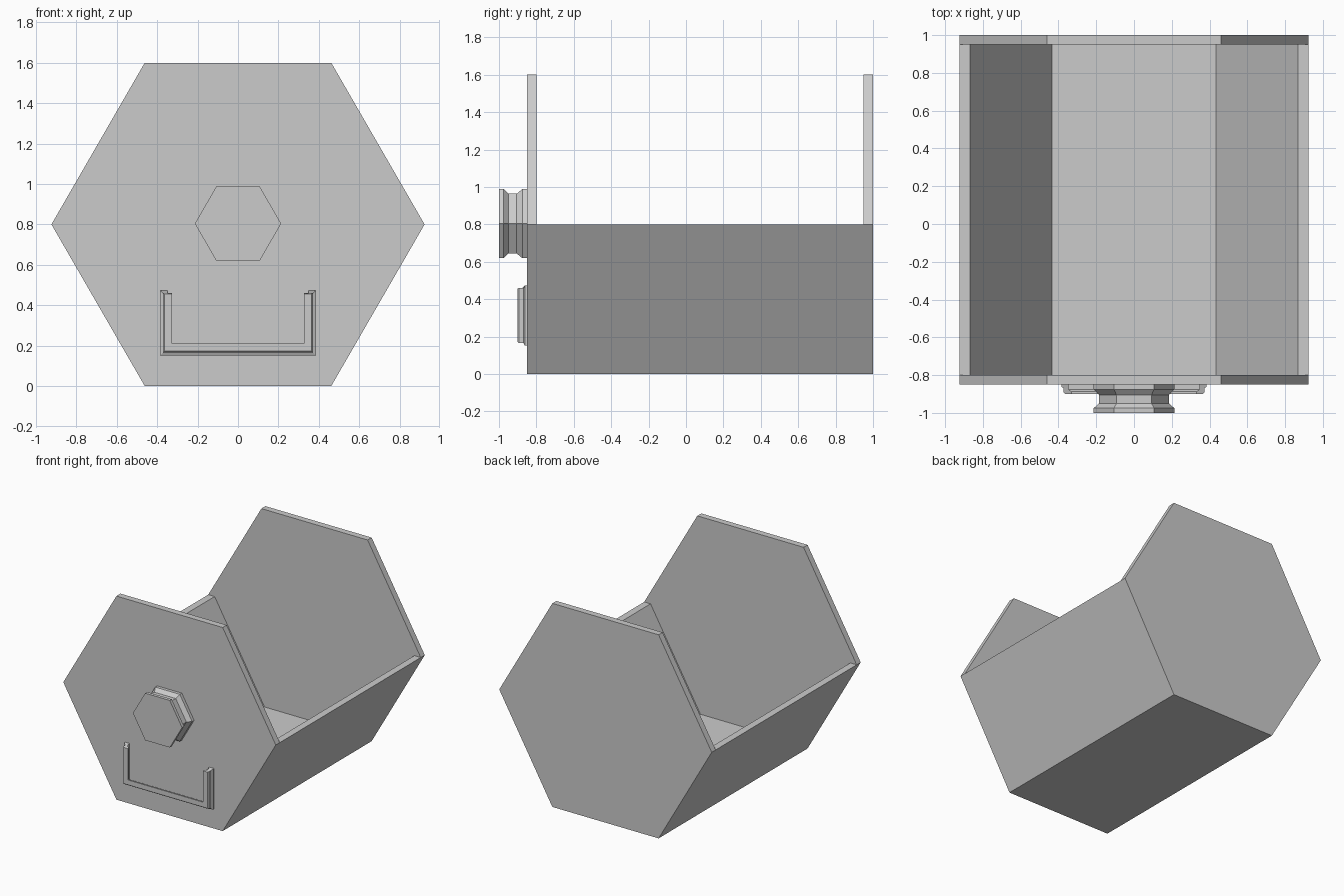
import bpy, bmesh, math

if "Cube" in bpy.data.objects:
    bpy.data.objects.remove(bpy.data.objects["Cube"])

Z0 = 0.8                                # height of the hexagon axis
C30 = math.cos(math.radians(30))


def loft(name, rings):
    """Skin a list of equal-length point loops and cap both ends."""
    bm = bmesh.new()
    loops = [[bm.verts.new(p) for p in ring] for ring in rings]
    n = len(loops[0])
    for a, b in zip(loops, loops[1:]):
        for i in range(n):
            j = (i + 1) % n
            bm.faces.new((a[i], a[j], b[j], b[i]))
    bm.faces.new(loops[0])
    bm.faces.new(loops[-1])
    bmesh.ops.recalc_face_normals(bm, faces=bm.faces)
    me = bpy.data.meshes.new(name)
    bm.to_mesh(me)
    bm.free()
    ob = bpy.data.objects.new(name, me)
    bpy.context.collection.objects.link(ob)
    return ob


def hexagon(apothem, y, angles=range(0, 360, 60), zc=Z0):
    r = apothem / C30
    return [(r * math.cos(math.radians(a)), y, zc + r * math.sin(math.radians(a)))
            for a in angles]


# End panels
loft("front_panel", [hexagon(0.8, -0.85), hexagon(0.8, -0.8)])
loft("back_panel", [hexagon(0.8, 0.95), hexagon(0.8, 1.0)])

# Open trough: lower half of a hexagonal tube
lower = range(180, 361, 60)
loft("drawer_trough", [hexagon(0.8, y, lower) + hexagon(0.752, y, lower)[::-1]
                       for y in (-0.8, 0.95)])

# Waisted hexagonal knob
knob = [(-1.0, 0.185), (-0.975, 0.185), (-0.95, 0.16),
        (-0.905, 0.16), (-0.875, 0.185), (-0.85, 0.185)]
loft("knob", [hexagon(a, y, zc=0.804) for y, a in knob])

# U-shaped label holder: (inset from outer edge, y, top height)
rail = [(0, -0.85, 0.472), (0, -0.862, 0.472), (0.013, -0.868, 0.46),
        (0.013, -0.892, 0.46), (0.02, -0.9, 0.456), (0.058, -0.9, 0.456),
        (0.058, -0.888, 0.46), (0.037, -0.875, 0.46), (0.037, -0.862, 0.472),
        (0.037, -0.85, 0.472)]
W, BOTTOM = 0.385, 0.152
loft("label_holder", [
    [(-W + d, y, top) for d, y, top in rail],
    [(-W + d, y, BOTTOM + d) for d, y, top in rail],
    [(W - d, y, BOTTOM + d) for d, y, top in rail],
    [(W - d, y, top) for d, y, top in rail]])
